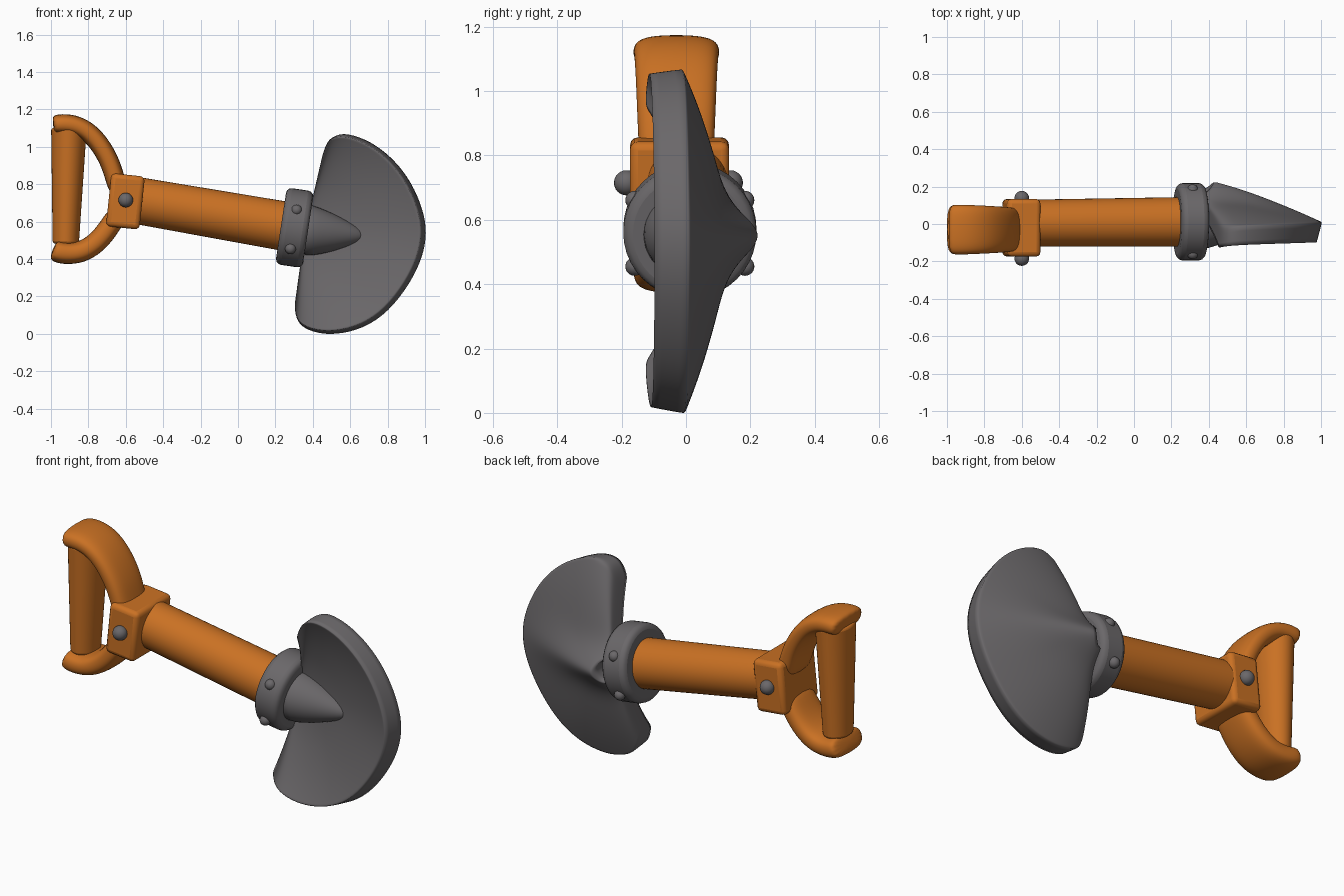
import bpy, bmesh, math
from mathutils import Vector, Matrix

if "Cube" in bpy.data.objects:
    bpy.data.objects.remove(bpy.data.objects["Cube"], do_unlink=True)


def material(name, rgb):
    m = bpy.data.materials.new(name)
    m.use_nodes = True
    m.diffuse_color = (*rgb, 1)
    bsdf = m.node_tree.nodes["Principled BSDF"]
    bsdf.inputs["Base Color"].default_value = (*rgb, 1)
    bsdf.inputs["Roughness"].default_value = 0.6
    return m


ORANGE = material("orange wood", (0.59, 0.165, 0.017))
GREY = material("dark steel", (0.145, 0.137, 0.143))


def finish(bm, name, mat, bevel=0, subsurf=0, angle=40):
    """Turn a bmesh into a smooth-shaded object."""
    bmesh.ops.recalc_face_normals(bm, faces=bm.faces[:])
    me = bpy.data.meshes.new(name)
    bm.to_mesh(me)
    bm.free()
    me.materials.append(mat)
    ob = bpy.data.objects.new(name, me)
    bpy.context.collection.objects.link(ob)
    bpy.ops.object.select_all(action="DESELECT")
    ob.select_set(True)
    bpy.context.view_layer.objects.active = ob
    bpy.ops.object.shade_smooth_by_angle(angle=math.radians(angle))
    if bevel:
        mod = ob.modifiers.new("bevel", "BEVEL")
        mod.width, mod.segments, mod.limit_method = bevel, 3, "ANGLE"
    if subsurf:
        mod = ob.modifiers.new("smooth", "SUBSURF")
        mod.levels = mod.render_levels = subsurf
    return ob


def rod(name, a, b, r1, r2, mat, bevel=0.01, flat=1.0):
    """Tapered cylinder between two points, widened along y by flat."""
    a, b = Vector(a), Vector(b)
    rot = (b - a).to_track_quat("Z", "Y").to_matrix().to_4x4()
    bm = bmesh.new()
    bmesh.ops.create_cone(bm, cap_ends=True, segments=40, radius1=r1, radius2=r2,
                          depth=(b - a).length,
                          matrix=Matrix.Translation((a + b) / 2)
                          @ Matrix.Scale(flat, 4, (0, 1, 0)) @ rot)
    return finish(bm, name, mat, bevel)


def ball(name, centre, r):
    bm = bmesh.new()
    bmesh.ops.create_uvsphere(bm, u_segments=20, v_segments=12, radius=r,
                              matrix=Matrix.Translation(centre))
    return finish(bm, name, GREY, angle=180)


def loft(name, rings, mat, subsurf):
    """Skin a list of equal rings and cap both ends."""
    bm = bmesh.new()
    rows = [[bm.verts.new(p) for p in ring] for ring in rings]
    n = len(rows[0])
    for r, s in zip(rows, rows[1:]):
        for i in range(n):
            bm.faces.new((r[i], r[(i + 1) % n], s[(i + 1) % n], s[i]))
    bm.faces.new(rows[0])
    bm.faces.new(rows[-1])
    return finish(bm, name, mat, subsurf=subsurf, angle=180)


# Shaft, hand grip and collar
rod("shaft", (-0.56, 0.005, 0.716), (0.28, 0.012, 0.57), 0.125, 0.132, ORANGE)
rod("hand_grip", (-0.921, -0.03, 0.48), (-0.904, -0.03, 1.1), 0.07, 0.095, ORANGE,
    0.015, 1.3)
rod("collar", (0.23, 0.012, 0.578), (0.375, 0.012, 0.556), 0.207, 0.207, GREY, 0.03)

# Block joining the shaft and the handle
bm = bmesh.new()
bmesh.ops.create_cube(bm, size=1, matrix=Matrix.Translation((-0.602, -0.02, 0.708))
                      @ Matrix.Rotation(math.radians(6), 4, "Y")
                      @ Matrix.Diagonal((0.18, 0.308, 0.285, 1)))
finish(bm, "handle_block", ORANGE, bevel=0.025)


# Handle arms: wide rounded bands swept along a curve
def arm(name, path, thick_start, thick_end):
    pts = [Vector((x, -0.03, z)) for x, z in path]
    rings = []
    for i, p in enumerate(pts):
        d = (pts[min(i + 1, len(pts) - 1)] - pts[max(i - 1, 0)]).normalized()
        normal = Vector((-d.z, 0, d.x))
        f = i / (len(pts) - 1)
        width = 0.141 - 0.025 * f
        thick = thick_start + (thick_end - thick_start) * f
        if i == 0:
            width, thick = width * 0.88, thick * 0.8
        ring = []
        for k in range(16):
            c, s = math.cos(k * math.pi / 8), math.sin(k * math.pi / 8)
            c, s = [math.copysign(abs(v) ** 0.7, v) for v in (c, s)]
            ring.append(p + Vector((0, c * width, 0)) + normal * s * thick)
        rings.append(ring)
    loft(name, rings, ORANGE, 2)


arm("upper_arm", [(-0.99, 1.118), (-0.965, 1.122), (-0.88, 1.122), (-0.8, 1.083),
                  (-0.735, 1.01), (-0.685, 0.92), (-0.66, 0.84), (-0.63, 0.74)],
    0.055, 0.052)
arm("lower_arm", [(-0.992, 0.45), (-0.965, 0.438), (-0.9, 0.428), (-0.82, 0.44),
                  (-0.74, 0.5), (-0.685, 0.575), (-0.63, 0.66)], 0.063, 0.055)

# Bolts on the block and rivets around the collar
for side, y in (("front", -0.185), ("back", 0.138)):
    ball(side + "_block_bolt", (-0.6, y, 0.715), 0.039)
    for level, up in (("upper", 1), ("lower", -1)):
        y_dir = -1 if side == "front" else 1
        a = math.radians(31)
        pos = Vector((0.297, 0.012 + y_dir * math.cos(a) * 0.2, 0.558))
        pos += Vector((0.16, 0, 1)) * up * math.sin(a) * 0.2
        ball(f"{side}_{level}_collar_rivet", pos, 0.029)

# Socket: rounded taper running from the collar and sinking into the blade
rings = []
for x, r in ((0.32, 0.15), (0.4, 0.136), (0.48, 0.113), (0.55, 0.085),
             (0.61, 0.058), (0.65, 0.037), (0.675, 0.015)):
    rings.append([(x, 0.06 * (x - 0.32) + math.cos(k * math.pi / 10) * r,
                   0.563 - 0.1 * (x - 0.3) + math.sin(k * math.pi / 10) * r)
                  for k in range(20)])
loft("socket", rings, GREY, 1)

# Blade: a dished half-disc fanned out from the socket, ridged behind
ORIGIN = Vector((0.36, 0.56))
OUTLINE = [(0.302, 0.15), (0.308, 0.075), (0.35, 0.03), (0.42, 0.003), (0.52, -0.007),
           (0.67, 0.025), (0.805, 0.115), (0.92, 0.265), (0.99, 0.41), (1.012, 0.54),
           (0.993, 0.66), (0.93, 0.81), (0.835, 0.935), (0.712, 1.03), (0.59, 1.073),
           (0.515, 1.067), (0.475, 1.03), (0.453, 0.96)]
STEPS = [0.1, 0.22, 0.36, 0.5, 0.7, 0.85, 0.95, 1.0]
bm = bmesh.new()
crease = bm.edges.layers.float.new("crease_edge")
front, back = [], []
for i, corner in enumerate(OUTLINE):
    rim = Vector(corner) - ORIGIN
    mid = math.sin(math.pi * i / (len(OUTLINE) - 1))
    row_f, row_b = [], []
    for t in STEPS:
        p = ORIGIN + rim * t
        q = ORIGIN + rim * t * (0.985 - 0.03 * mid)
        ridge = 0.1 * (1 - t) * math.exp(-((p.y - 0.55) / 0.09) ** 2)
        y_back = -0.03 + 0.04 * mid + 0.13 * (1 - t ** 1.8) + ridge
        y_front = -0.1 - 0.03 * (1 - mid) * t + 0.12 * (1 - t * t)
        row_b.append(bm.verts.new((p.x, y_back, p.y)))
        row_f.append(bm.verts.new((q.x, y_front, q.y)))
    front.append(row_f)
    back.append(row_b)
last = len(STEPS) - 1
for grid in (front, back):
    for r, s in zip(grid, grid[1:]):
        for j in range(last):
            bm.faces.new((r[j], r[j + 1], s[j + 1], s[j]))
for i in range(len(OUTLINE) - 1):
    for j in (0, last):
        bm.faces.new((front[i][j], front[i + 1][j], back[i + 1][j], back[i][j]))
for i in (0, -1):
    for j in range(last):
        bm.faces.new((front[i][j], front[i][j + 1], back[i][j + 1], back[i][j]))
bmesh.ops.recalc_face_normals(bm, faces=bm.faces[:])
for e in bm.edges:
    if e.calc_face_angle(0) > math.radians(50):
        e[crease] = 0.6
finish(bm, "blade", GREY, subsurf=2, angle=180)
